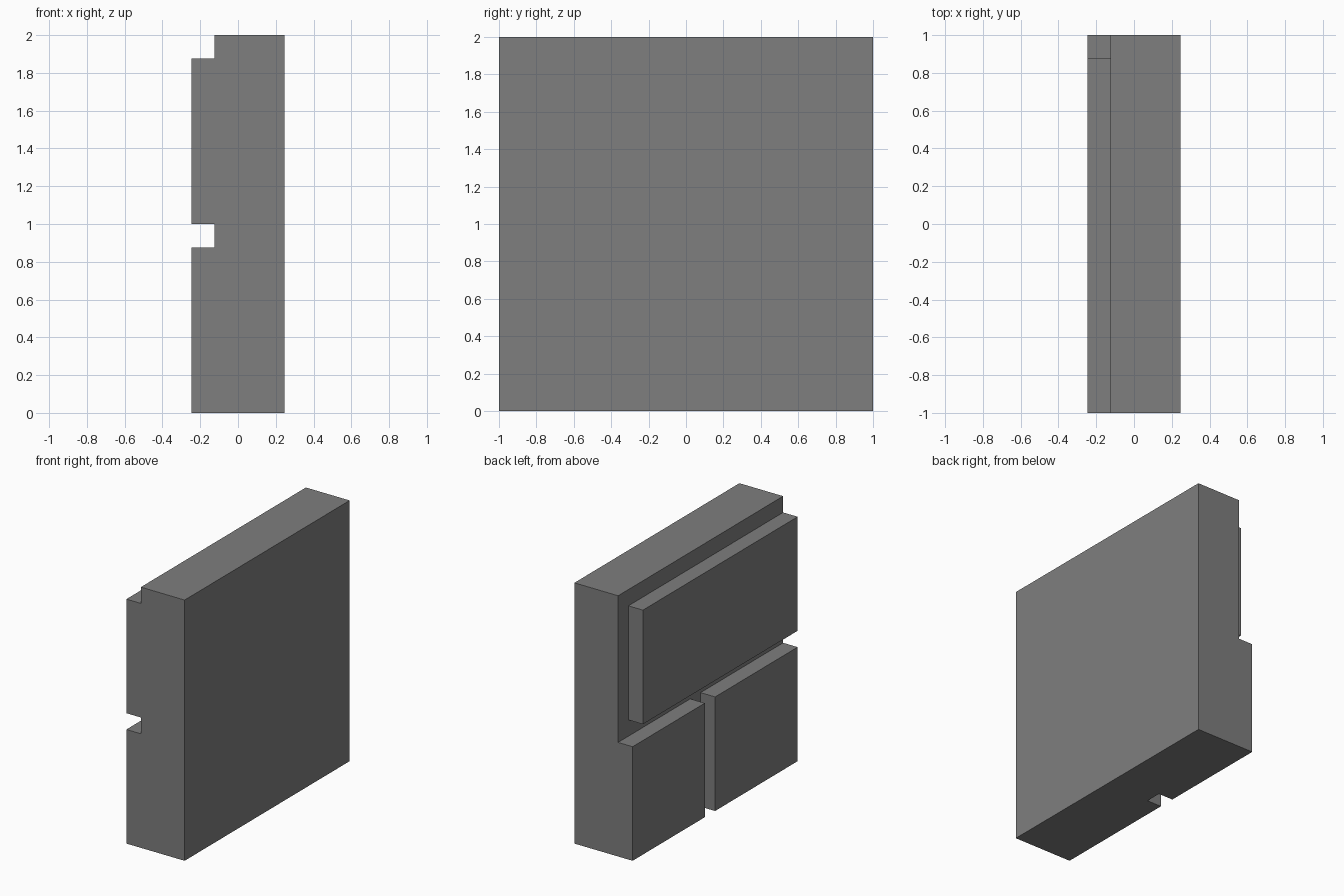
import bpy
import bmesh
import math

if "Cube" in bpy.data.objects:
    bpy.data.objects.remove(bpy.data.objects["Cube"])

HALF = 0.247      # half the wall thickness
FLOOR = -0.124    # x of the mortar groove floor
GAP = 0.125       # mortar groove width

stone = bpy.data.materials.new("grey stone")
stone.diffuse_color = (0.21, 0.21, 0.21, 1)
stone.use_nodes = True
stone.node_tree.nodes["Principled BSDF"].inputs["Base Color"].default_value = stone.diffuse_color


def box(name, x, y, z):
    """Box spanning the given (min, max) ranges."""
    bm = bmesh.new()
    bmesh.ops.create_cube(bm, size=1)
    for v in bm.verts:
        v.co = [r[0] + (c + 0.5) * (r[1] - r[0]) for c, r in zip(v.co, (x, y, z))]
    mesh = bpy.data.meshes.new(name)
    bm.to_mesh(mesh)
    bm.free()
    mesh.materials.append(stone)
    ob = bpy.data.objects.new(name, mesh)
    bpy.context.collection.objects.link(ob)
    return ob


# solid wall block
wall = box("brick_wall_block", (-HALF, HALF), (-1, 1), (0, 2))

# mortar grooves cut into the -x face: (y range, z range)
grooves = [
    ((-1.2, 1.2), (2 - GAP, 2.2)),       # above the upper brick
    ((-1.2, 1.2), (1 - GAP, 1)),         # between the courses
    ((1 - GAP, 1.2), (1 - GAP / 2, 2.1)),  # end of the upper brick
    ((0, GAP), (-0.2, 1 - GAP / 2)),     # between the lower bricks
]
cutters = [box("groove_cutter", (-0.5, FLOOR), y, z) for y, z in grooves]
for c in cutters:
    c.hide_render = True
    mod = wall.modifiers.new("groove", "BOOLEAN")
    mod.operation = "DIFFERENCE"
    mod.solver = "EXACT"
    mod.object = c

# apply the cuts, drop the cutters
bpy.context.view_layer.update()
cut = bpy.data.meshes.new_from_object(wall.evaluated_get(bpy.context.evaluated_depsgraph_get()))
wall.modifiers.clear()
wall.data = cut
for c in cutters:
    bpy.data.objects.remove(c)

# merge leftover seams into flat faces
bm = bmesh.new()
bm.from_mesh(cut)
bmesh.ops.remove_doubles(bm, verts=bm.verts, dist=1e-5)
bmesh.ops.dissolve_limit(bm, angle_limit=math.radians(1), verts=bm.verts, edges=bm.edges)
bmesh.ops.recalc_face_normals(bm, faces=bm.faces)
bm.to_mesh(cut)
bm.free()
